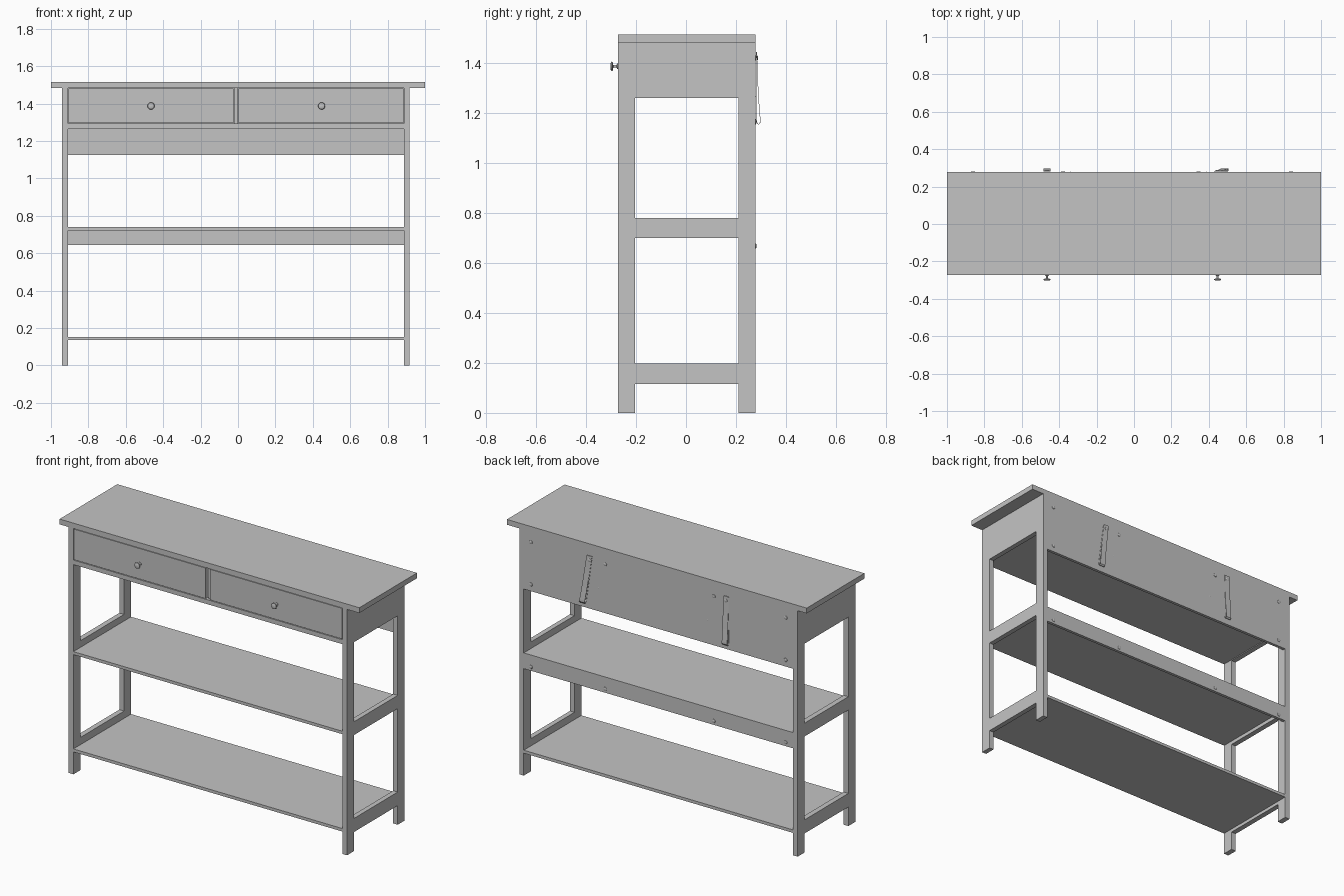
import bpy
import bmesh
import math

default = bpy.data.objects.get("Cube")
if default:
    bpy.data.objects.remove(default, do_unlink=True)

# One plain grey for every part
GREY = (0.55, 0.55, 0.55, 1.0)
grey = bpy.data.materials.new("plain_grey")
grey.use_nodes = True
grey.diffuse_color = GREY
grey.node_tree.nodes["Principled BSDF"].inputs["Base Color"].default_value = GREY


def add_object(name, bm):
    bmesh.ops.recalc_face_normals(bm, faces=bm.faces)
    mesh = bpy.data.meshes.new(name)
    bm.to_mesh(mesh)
    bm.free()
    mesh.materials.append(grey)
    obj = bpy.data.objects.new(name, mesh)
    bpy.context.collection.objects.link(obj)
    return obj


def board(name, x, y, z):
    """Box from three (low, high) ranges."""
    bm = bmesh.new()
    bmesh.ops.create_cube(bm, size=1)
    for v in bm.verts:
        v.co = [low + (c + 0.5) * (high - low)
                for c, (low, high) in zip(v.co, (x, y, z))]
    return add_object(name, bm)


def turned(name, profile, x, y, z, direction, steps=24):
    """Lathe (radius, distance) points around an axis along y."""
    bm = bmesh.new()
    verts = [bm.verts.new((r, d * direction, 0)) for r, d in profile]
    edges = [bm.edges.new(pair) for pair in zip(verts, verts[1:])]
    bmesh.ops.spin(bm, geom=verts + edges, cent=(0, 0, 0), axis=(0, 1, 0),
                   angle=math.tau, steps=steps)
    bmesh.ops.remove_doubles(bm, verts=bm.verts, dist=0.0001)
    bmesh.ops.translate(bm, verts=bm.verts, vec=(x, y, z))
    obj = add_object(name, bm)
    bpy.ops.object.select_all(action='DESELECT')
    bpy.context.view_layer.objects.active = obj
    obj.select_set(True)
    bpy.ops.object.shade_smooth_by_angle(angle=math.radians(35))
    return obj


FRONT, BACK = -0.272, 0.278
FRONT_IN, BACK_IN = -0.205, 0.211
TOP = 1.483
ENDS = {"right": (-0.94, -0.908), "left": (0.888, 0.918)}
INNER = (-0.908, 0.888)

# Table top
board("table_top", (-1, 1), (FRONT, BACK), (TOP, 1.515))

# Legs, side panels and side rails at both ends
for side, x in ENDS.items():
    board(f"front_leg_{side}", x, (FRONT, FRONT_IN), (0, TOP))
    board(f"back_leg_{side}", x, (BACK_IN, BACK), (0, TOP))
    board(f"side_panel_{side}", x, (FRONT_IN, BACK_IN), (1.26, TOP))
    board(f"middle_side_rail_{side}", x, (FRONT_IN, BACK_IN), (0.70, 0.78))
    board(f"lower_side_rail_{side}", x, (FRONT_IN, BACK_IN), (0.115, 0.197))

# Shelves and the boards across the back
board("middle_shelf", INNER, (FRONT, BACK), (0.722, 0.74))
board("lower_shelf", INNER, (FRONT, BACK), (0.135, 0.153))
board("back_panel", INNER, (BACK - 0.018, BACK), (1.125, TOP))
board("middle_back_rail", INNER, (BACK - 0.018, BACK), (0.645, 0.722))

# Drawer housing
board("housing_floor", INNER, (FRONT + 0.02, BACK - 0.018), (1.265, 1.28))
board("drawer_rail", INNER, (FRONT, FRONT + 0.03), (1.265, 1.292))
board("drawer_divider", (-0.019, -0.002), (FRONT + 0.02, BACK - 0.018), (1.28, TOP))

# Drawer fronts with turned knobs
KNOB = [(0, 0), (0.011, 0), (0.011, 0.003), (0.005, 0.006), (0.005, 0.019),
        (0.016, 0.021), (0.019, 0.024), (0.017, 0.028), (0.009, 0.031), (0, 0.031)]
for side, x, knob_x in (("right", (-0.905, -0.025), -0.465),
                        ("left", (0.004, 0.885), 0.447)):
    board(f"drawer_front_{side}", x, (FRONT, FRONT + 0.018), (1.296, 1.48))
    turned(f"drawer_knob_{side}", KNOB, knob_x, FRONT, 1.387, -1)

# Screw heads on the back
SCREW = [(0, 0), (0.011, 0), (0.010, 0.002), (0.006, 0.004), (0, 0.004)]
for x in (-0.86, -0.38, 0.345, 0.84):
    heights = (1.42, 1.165, 0.668) if abs(x) > 0.5 else (1.42, 0.668)
    for z in heights:
        turned("back_screw", SCREW, x, BACK, z, 1, 12)
for x in (-0.34, 0.39):
    turned("back_pin", [(0, 0), (0.004, 0), (0, 0.002)], x, BACK, 1.265, 1, 8)

# Hanging strap loops on the back: (y, z) outline, sheared sideways
LOOP = [(0.280, 1.445), (0.284, 1.445), (0.287, 1.35), (0.292, 1.25), (0.298, 1.175),
        (0.298, 1.162), (0.292, 1.154), (0.285, 1.157), (0.281, 1.17), (0.280, 1.3)]
for side, top_x, bottom_x in (("right", -0.465, -0.465), ("left", 0.447, 0.487)):
    bm = bmesh.new()
    rows = []
    for y, z in LOOP:
        t = (1.445 - z) / 0.29
        mid = top_x + t * (bottom_x - top_x)
        rows.append([bm.verts.new((mid + w, y, z)) for w in (-0.018, 0.018)])
    for a, b in zip(rows, rows[1:] + rows[:1]):
        bm.faces.new((a[0], a[1], b[1], b[0]))
    strap = add_object(f"strap_{side}", bm)
    solid = strap.modifiers.new("thickness", 'SOLIDIFY')
    solid.thickness = 0.002
    turned(f"strap_screw_{side}", SCREW, top_x, 0.284, 1.42, 1, 12)
